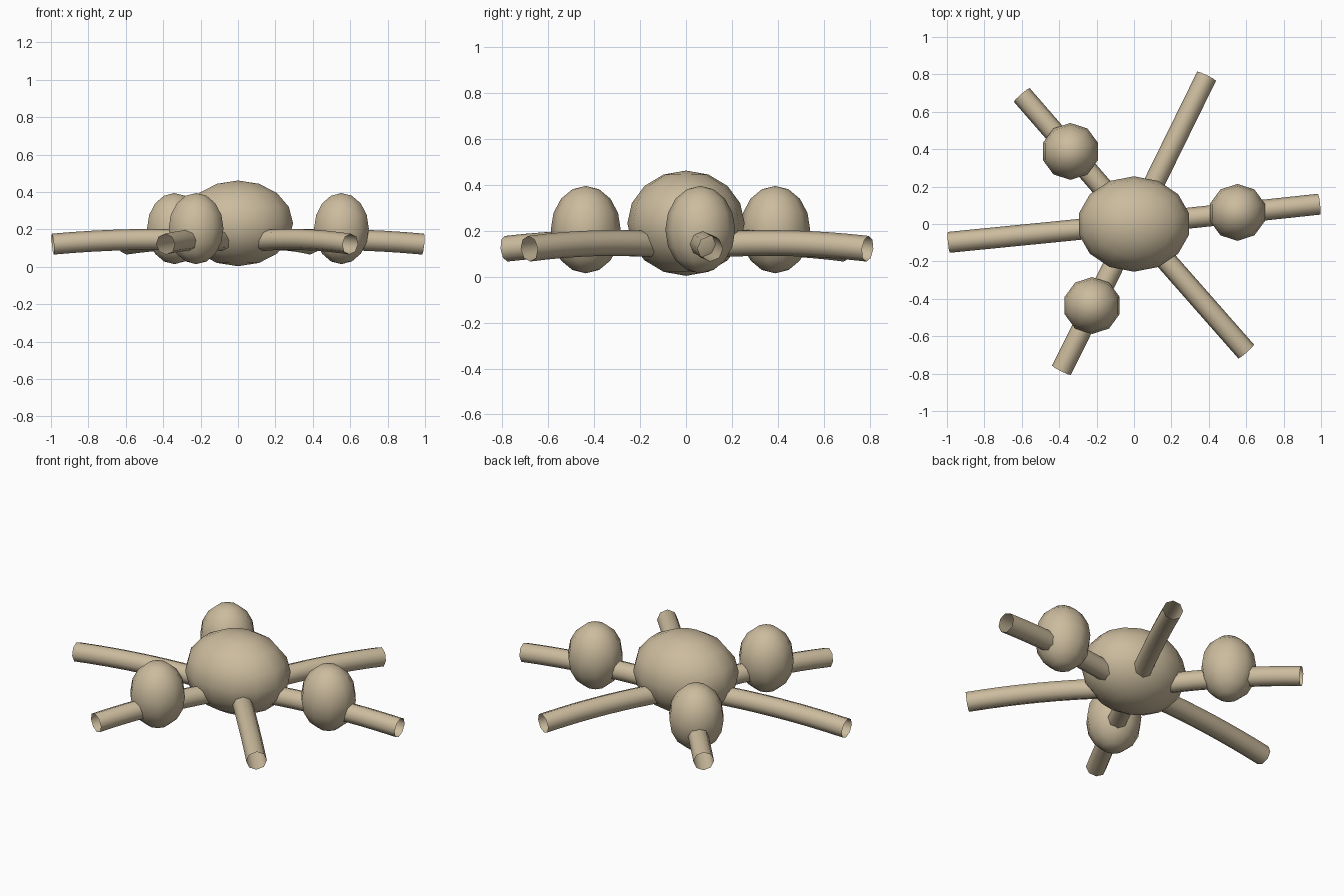
import bpy, bmesh, math
from mathutils import Vector

if "Cube" in bpy.data.objects:
    bpy.data.objects.remove(bpy.data.objects["Cube"])

tan = bpy.data.materials.new("warm tan")
tan.diffuse_color = (0.60, 0.50, 0.34, 1)
tan.use_nodes = True
tan.node_tree.nodes["Principled BSDF"].inputs["Base Color"].default_value = tan.diffuse_color


def finish(name, bm):
    """Turn a bmesh into a smooth, tan object."""
    for f in bm.faces:
        f.smooth = True
    me = bpy.data.meshes.new(name)
    bm.to_mesh(me)
    bm.free()
    me.materials.append(tan)
    ob = bpy.data.objects.new(name, me)
    bpy.context.collection.objects.link(ob)
    return ob


def ellipsoid(name, segments, centre, radii):
    bm = bmesh.new()
    bmesh.ops.create_uvsphere(bm, u_segments=segments, v_segments=8, radius=1)
    # Keep a vertex column on the x axis, so the y sides are flat
    for v in bm.verts:
        v.co = Vector([c + r * p for c, r, p in zip(centre, radii, v.co)])
    return finish(name, bm)


def arm(name, end, sides=8, rings=9, radius=0.056):
    """Open tube running outwards from the body along a shallow arch."""
    bm = bmesh.new()
    direction = Vector((end[0], end[1], 0))
    side = Vector((-end[1], end[0], 0)).normalized()
    loops = []
    for i in range(rings):
        t = 0.15 + 0.85 * i / (rings - 1)
        centre = direction * t + Vector((0, 0, 0.146 - 0.083 * (t - 0.45) ** 2))
        tangent = direction + Vector((0, 0, -0.166 * (t - 0.45)))
        up = tangent.cross(side).normalized()
        loops.append([bm.verts.new(centre + radius * (side * math.cos(a) + up * math.sin(a)))
                      for a in (math.tau * k / sides for k in range(sides))])
    for a, b in zip(loops, loops[1:]):
        for k in range(sides):
            n = (k + 1) % sides
            bm.faces.new((a[k], a[n], b[n], b[k]))
    bmesh.ops.recalc_face_normals(bm, faces=bm.faces)
    return finish(name, bm)


# Central body
ellipsoid("body", 14, (0, 0, 0.232), (0.302, 0.255, 0.229))

# Beads threaded on every other arm
for i, (x, y) in enumerate([(0.553, 0.062), (-0.34, 0.388), (-0.224, -0.436)]):
    ellipsoid(f"bead_{i + 1}", 10, (x, y, 0.204), (0.154, 0.152, 0.19))

# Six radiating arms
ends = [(0.99, 0.106), (0.388, 0.79), (-0.60, 0.69)]
for i, (x, y) in enumerate(ends):
    arm(f"arm_{i + 1}", (x, y))
    arm(f"opposite_arm_{i + 1}", (-x, -y + 0.008))
